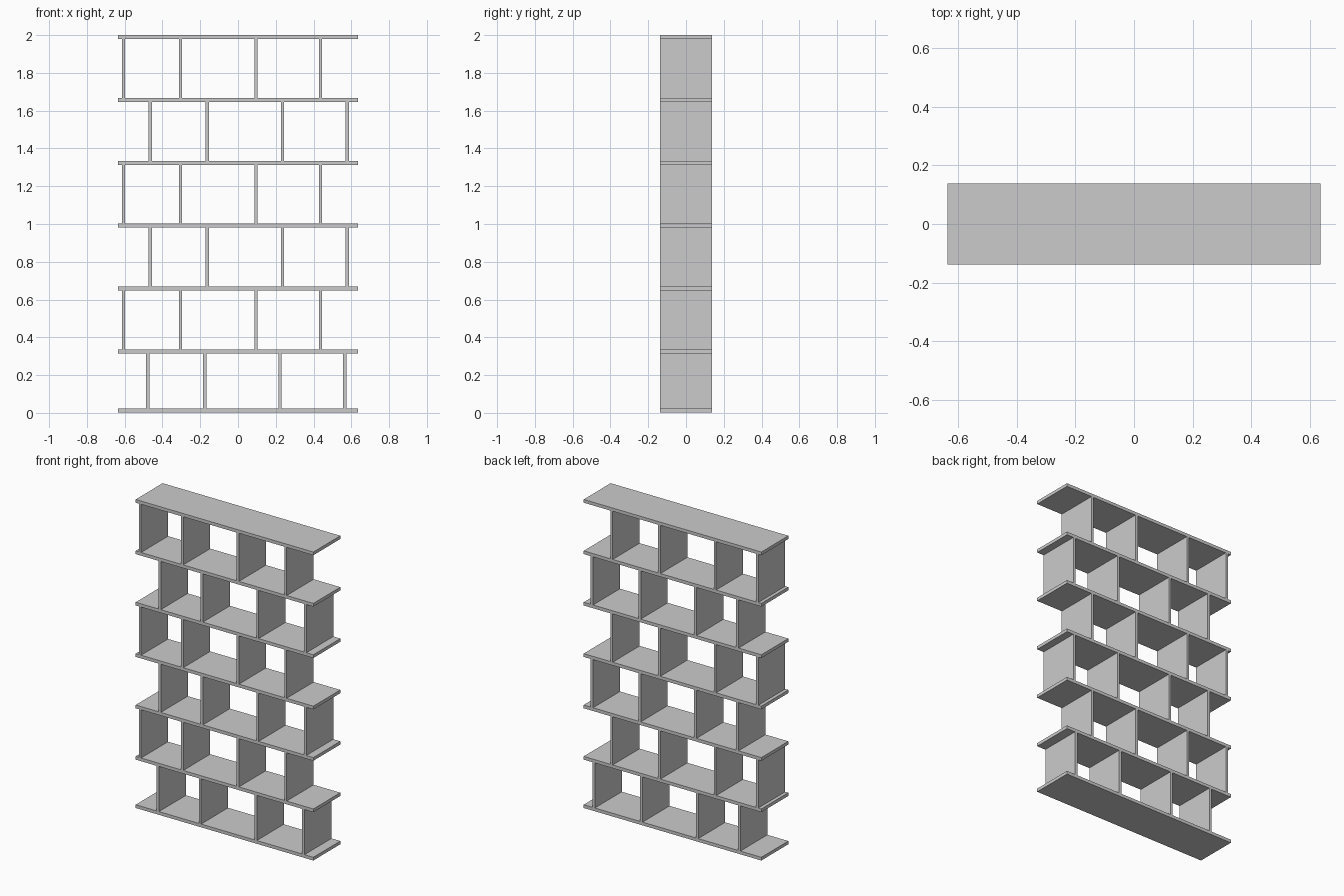
import bpy

if "Cube" in bpy.data.objects:
    bpy.data.objects.remove(bpy.data.objects["Cube"])

WIDTH, DEPTH = 1.273, 0.276
SHELF_T, DIVIDER_T = 0.021, 0.017
PITCH = 0.3328


def box(name, x, z0, z1, width):
    bpy.ops.mesh.primitive_cube_add(size=1, location=(x, 0, (z0 + z1) / 2))
    ob = bpy.context.object
    ob.name = name
    ob.scale = (width, DEPTH, z1 - z0)
    bpy.ops.object.transform_apply(location=False, rotation=False, scale=True)


# Shelf boards, bottom to top (the lowest bay is slightly shorter)
tops = [0.023] + [2.0 - PITCH * k for k in range(5, -1, -1)]
for i, top in enumerate(tops):
    box(f"shelf_{i}", 0, max(0, top - SHELF_T), top, WIDTH)

# Upright dividers: same spacing in each row, staggered sideways
offsets = (0, 0.302, 0.701, 1.043)
starts = (-0.478, -0.606, -0.465, -0.606, -0.465, -0.606)
for row, start in enumerate(starts):
    for j, off in enumerate(offsets):
        box(f"divider_{row}_{j}", start + off, tops[row],
            tops[row + 1] - SHELF_T, DIVIDER_T)
